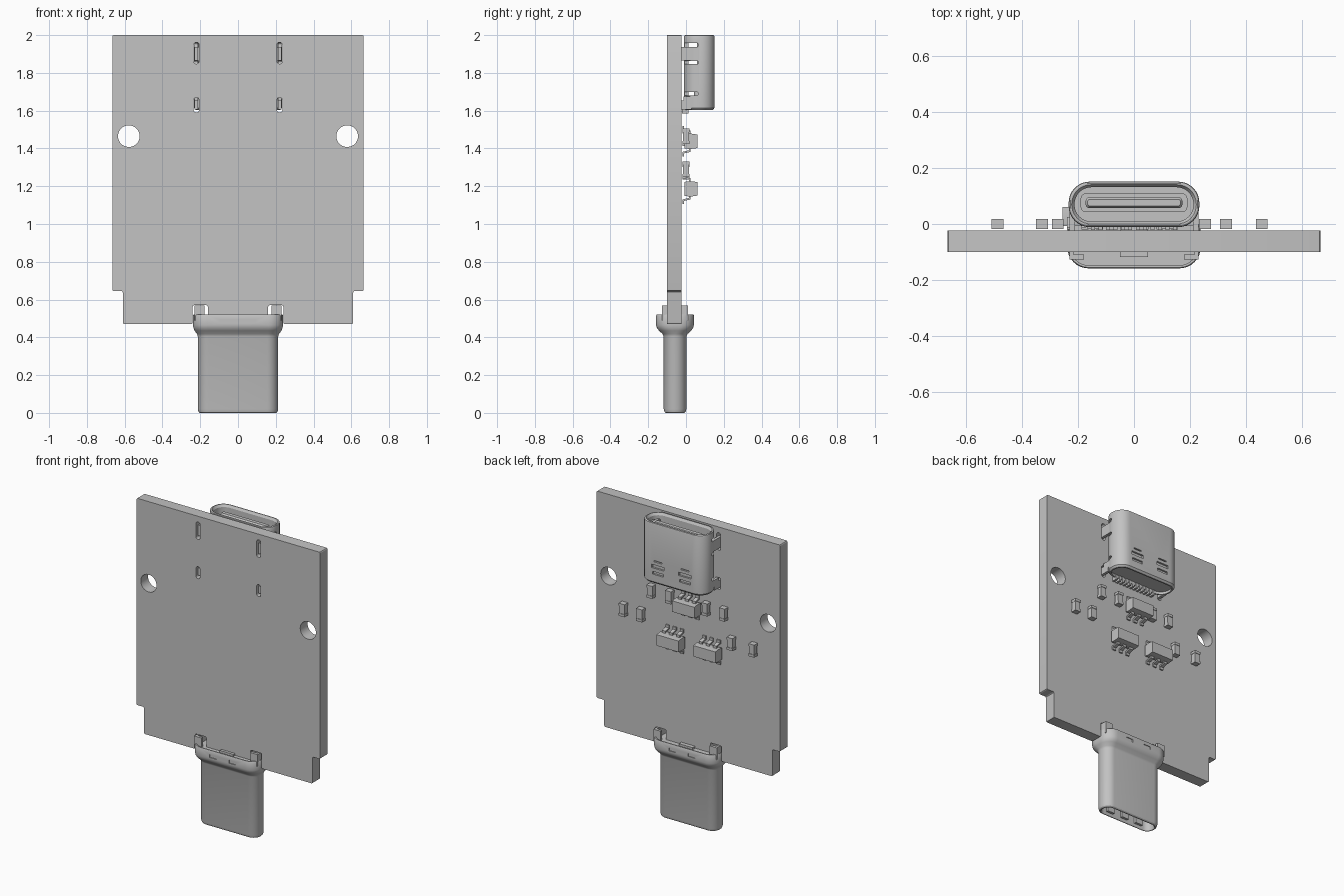
import bpy, bmesh
from math import sin, cos, pi, radians

if "Cube" in bpy.data.objects:
    bpy.data.objects.remove(bpy.data.objects["Cube"])

grey = bpy.data.materials.new("plain grey")
grey.use_nodes = True
grey.diffuse_color = (0.55, 0.55, 0.55, 1)
grey.node_tree.nodes["Principled BSDF"].inputs["Base Color"].default_value = (0.55, 0.55, 0.55, 1)
parts = []


def finish(name, bm):
    bmesh.ops.recalc_face_normals(bm, faces=bm.faces)
    mesh = bpy.data.meshes.new(name)
    bm.to_mesh(mesh)
    bm.free()
    mesh.materials.append(grey)
    ob = bpy.data.objects.new(name, mesh)
    bpy.context.collection.objects.link(ob)
    parts.append(ob)
    return ob


def add_box(bm, x0, x1, y0, y1, z0, z1):
    vs = bmesh.ops.create_cube(bm, size=1)["verts"]
    for v in vs:
        v.co.x = x1 if v.co.x > 0 else x0
        v.co.y = y1 if v.co.y > 0 else y0
        v.co.z = z1 if v.co.z > 0 else z0


def boxes(name, *dims):
    bm = bmesh.new()
    for d in dims:
        add_box(bm, *d)
    return finish(name, bm)


def add_prism(bm, pts, axis, a, b):
    """Extrude (y,z) points along x, or (x,z) points along y."""
    def place(p, d):
        return (d, p[0], p[1]) if axis == "x" else (p[0], d, p[1])
    lo = [bm.verts.new(place(p, a)) for p in pts]
    hi = [bm.verts.new(place(p, b)) for p in pts]
    n = len(pts)
    bm.faces.new(lo)
    bm.faces.new(hi[::-1])
    for i in range(n):
        bm.faces.new((lo[i], lo[(i + 1) % n], hi[(i + 1) % n], hi[i]))


def outline(hx, hy, r, cx=0, cy=0, n=8):
    """Rounded rectangle."""
    r = min(r, hx - 0.001, hy - 0.001)
    pts = []
    for q, (sx, sy) in enumerate(((1, 1), (-1, 1), (-1, -1), (1, -1))):
        for i in range(n + 1):
            t = (q + i / n) * pi / 2
            pts.append((cx + sx * (hx - r) + r * cos(t), cy + sy * (hy - r) + r * sin(t)))
    return pts


def loft(name, cy, rings):
    """Stack of rounded rectangles (z, half x, half y, radius), capped at both ends."""
    bm = bmesh.new()
    loops = [[bm.verts.new((x, y, z)) for x, y in outline(hx, hy, r, 0, cy)]
             for z, hx, hy, r in rings]
    n = len(loops[0])
    for a, b in zip(loops, loops[1:]):
        for i in range(n):
            bm.faces.new((a[i], a[(i + 1) % n], b[(i + 1) % n], b[i]))
    bm.faces.new(loops[0])
    bm.faces.new(loops[-1])
    return finish(name, bm)


def cut(ob, cutter):
    mod = ob.modifiers.new("cut", "BOOLEAN")
    mod.operation, mod.solver, mod.object = "DIFFERENCE", "EXACT", cutter
    bpy.context.view_layer.update()
    dg = bpy.context.evaluated_depsgraph_get()
    mesh = bpy.data.meshes.new_from_object(ob.evaluated_get(dg))
    ob.modifiers.clear()
    ob.data = mesh
    parts.remove(cutter)
    bpy.data.objects.remove(cutter)


# Circuit board with side steps, plug notches, round holes and tab slots
FRONT, BACK = -0.1, -0.024
half = [(0.665, 2), (0.665, 0.645), (0.61, 0.645), (0.61, 0.47),
        (0.24, 0.47), (0.24, 0.57), (0.16, 0.57), (0.16, 0.47)]
bm = bmesh.new()
add_prism(bm, half + [(-x, z) for x, z in reversed(half)], "y", FRONT, BACK)
corners = [e for e in bm.edges if abs(e.verts[0].co.y - e.verts[1].co.y) > 0.01]
bmesh.ops.bevel(bm, geom=corners, offset=0.008, segments=3, profile=0.5, affect="EDGES")
board = finish("circuit_board", bm)
bm = bmesh.new()
for s in (-1, 1):
    add_prism(bm, outline(0.057, 0.057, 0.057, s * 0.578, 1.465, 10), "y", -0.2, 0.1)
    add_prism(bm, outline(0.0145, 0.057, 0.0145, s * 0.22, 1.905), "y", -0.2, 0.1)
    add_prism(bm, outline(0.0145, 0.039, 0.0145, s * 0.22, 1.63), "y", -0.2, 0.1)
cut(board, finish("board_cutter", bm))

# Socket: recessed base, outer shell, rim, then down into the cavity
SY = 0.07
socket = loft("socket_shell", SY, [
    (1.62, 0.215, 0.062, 0.06), (1.603, 0.215, 0.062, 0.06), (1.603, 0.224, 0.071, 0.068),
    (1.615, 0.233, 0.081, 0.075), (1.99, 0.233, 0.081, 0.075), (1.997, 0.231, 0.079, 0.074),
    (2.0, 0.227, 0.075, 0.072), (2.0, 0.222, 0.070, 0.068), (1.985, 0.212, 0.061, 0.06),
    (1.66, 0.212, 0.061, 0.06)])
bm = bmesh.new()
for s in (-1, 1):
    a, b = sorted((s * 0.175, s * 0.3))
    # rounded side slots either side of the mounting tabs
    for z, h in ((1.948, 0.011), (1.855, 0.009), (1.69, 0.01)):
        add_prism(bm, outline(0.06, h, h, 0.005, z), "x", a, b)
    # stamped spring windows on the broad face
    c = s * 0.098
    for z, h, w in ((1.75, 0.004, 0.03), (1.715, 0.011, 0.045), (1.672, 0.009, 0.04)):
        add_box(bm, c - w, c + w, 0.139, 0.2, z - h, z + h)
cut(socket, finish("socket_cutter", bm))
loft("socket_tongue", SY + 0.006, [
    (1.65, 0.19, 0.034, 0.02), (1.74, 0.19, 0.034, 0.02), (1.74, 0.172, 0.019, 0.012),
    (1.965, 0.172, 0.019, 0.012), (1.975, 0.166, 0.012, 0.01)])
for s, side in ((-1, "right"), (1, "left")):
    a, b = sorted((s * 0.211, s * 0.229))
    boxes("socket_tabs_" + side, (a, b, -0.088, 0.05, 1.866, 1.936),
          (a, b, -0.088, 0.03, 1.607, 1.655), (a, b, -0.012, 0.05, 1.63, 1.675))
boxes("socket_pins", *[(x - 0.007, x + 0.007, -0.022, 0.012, 1.585, 1.63)
                       for x in [(i - 5.5) * 0.0265 for i in range(12)]])

# Plug: cavity ceiling, mouth, smooth shell, flared collar, recessed collar top
PY = -0.058
plug = loft("plug_shell", PY, [
    (0.3, 0.19, 0.038, 0.036), (0.012, 0.193, 0.041, 0.04), (0, 0.196, 0.044, 0.042),
    (0, 0.202, 0.049, 0.048), (0.006, 0.209, 0.056, 0.055), (0.02, 0.213, 0.06, 0.058),
    (0.405, 0.213, 0.06, 0.058), (0.418, 0.217, 0.066, 0.062), (0.435, 0.23, 0.085, 0.07),
    (0.45, 0.236, 0.096, 0.075), (0.465, 0.238, 0.1, 0.076), (0.515, 0.238, 0.1, 0.076),
    (0.521, 0.235, 0.097, 0.074), (0.521, 0.228, 0.09, 0.07), (0.505, 0.228, 0.09, 0.07)])
bm = bmesh.new()
for x in (-0.07, 0.07):
    for s in (-1, 1):
        a, b = sorted((PY + s * 0.095, PY + s * 0.15))
        add_box(bm, x - 0.025, x + 0.025, a, b, 0.475, 0.495)
cut(plug, finish("plug_cutter", bm))
boxes("plug_springs", *[(x - 0.026, x + 0.026, PY + s * 0.032 - 0.008, PY + s * 0.032 + 0.008, 0.02, 0.09)
                        for x in (-0.11, 0, 0.11) for s in (-1, 1)])
boxes("plug_top_block", (-0.05, 0.05, PY - 0.06, PY + 0.06, 0.49, 0.518))
for s, side in ((-1, "right"), (1, "left")):
    a, b = sorted((s * 0.216, s * 0.23))
    c, d = sorted((s * 0.178, s * 0.217))
    boxes("plug_lug_" + side, (a, b, PY - 0.068, PY + 0.068, 0.49, 0.568),
          (c, d, PY - 0.068, PY - 0.05, 0.49, 0.568), (c, d, PY + 0.05, PY + 0.068, 0.49, 0.568))

# Six-legged packages with bent legs above and below
leg = [(0.025, 0.035), (0.025, 0.056), (-0.01, 0.064), (-0.01, 0.08),
       (-0.019, 0.08), (-0.019, 0.056), (0.016, 0.048), (0.016, 0.035)]
for k, (x, z) in enumerate(((-0.022, 1.438), (0.092, 1.186), (-0.175, 1.186))):
    bm = bmesh.new()
    body = [(-0.008, -0.037), (0.022, -0.041), (0.06, -0.036),
            (0.06, 0.036), (0.022, 0.041), (-0.008, 0.037)]
    add_prism(bm, [(y, z + h) for y, h in body], "x", x - 0.08, x + 0.08)
    finish(f"package_body_{k + 1}", bm)
    bm = bmesh.new()
    for s in (-1, 1):
        for dx in (-0.052, 0, 0.052):
            add_prism(bm, [(y, z + s * h) for y, h in leg], "x", x + dx - 0.012, x + dx + 0.012)
    finish(f"package_legs_{k + 1}", bm)

# Small chips with raised end caps
chips = [(0.455, 1.29), (0.328, 1.29), (0.253, 1.464), (0.118, 1.464),
         (-0.145, 1.455), (-0.272, 1.455), (-0.328, 1.277), (-0.486, 1.277)]
for k, (x, z) in enumerate(chips):
    boxes(f"chip_{k + 1}", (x - 0.019, x + 0.019, -0.016, 0.015, z - 0.03, z + 0.03),
          (x - 0.021, x + 0.021, -0.018, 0.018, z + 0.024, z + 0.041),
          (x - 0.021, x + 0.021, -0.018, 0.018, z - 0.041, z - 0.024))

# Smooth rounded parts, keep hard edges
bpy.ops.object.select_all(action="DESELECT")
for ob in parts:
    ob.select_set(True)
bpy.context.view_layer.objects.active = board
bpy.ops.object.shade_smooth_by_angle(angle=radians(30))
